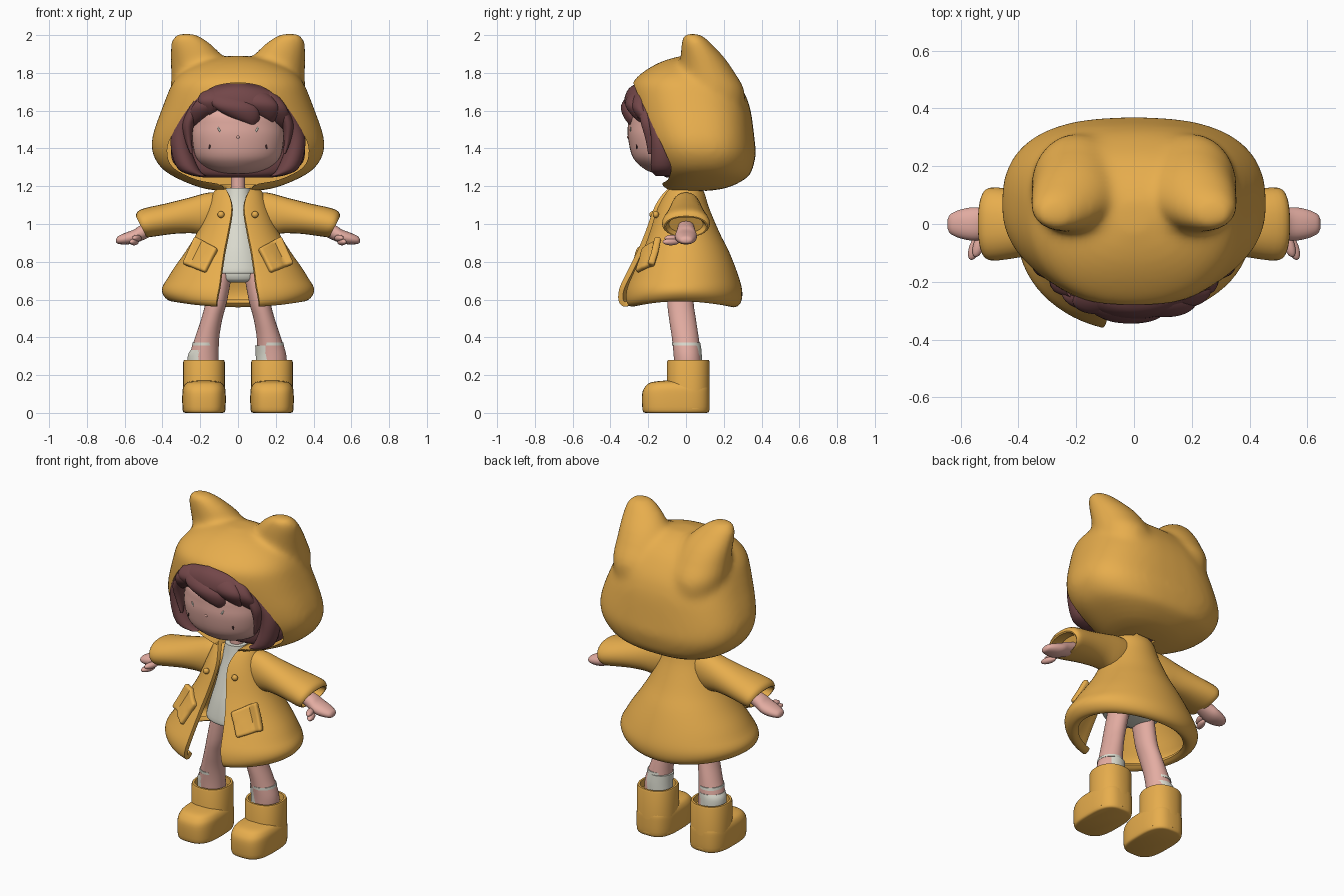
import bpy, bmesh, math
from mathutils import Vector

cube = bpy.data.objects.get("Cube")
if cube:
    bpy.data.objects.remove(cube)


def material(name, *rgb):
    m = bpy.data.materials.new(name)
    m.use_nodes = True
    m.diffuse_color = (*rgb, 1)
    m.node_tree.nodes["Principled BSDF"].inputs["Base Color"].default_value = (*rgb, 1)
    return m


COAT = material("mustard coat", .81, .425, .075)
SKIN = material("pink skin", .77, .415, .36)
HAIR = material("plum brown hair", .17, .062, .066)
WHITE = material("off white cloth", .73, .73, .64)
DARK = material("dark brown", .06, .025, .025)


def spline(rows, steps=4):
    """Catmull-Rom resampling of equally long tuples."""
    out = []
    for i in range(len(rows) - 1):
        quad = [rows[max(i - 1, 0)], rows[i], rows[i + 1], rows[min(i + 2, len(rows) - 1)]]
        for k in range(steps):
            t = k / steps
            out.append(tuple(b + t / 2 * (c - a + t * (2*a - 5*b + 4*c - d + t * (3*(b - c) + d - a)))
                             for a, b, c, d in zip(*quad)))
    return out + [tuple(rows[-1])]


def power(v, p):
    return math.copysign(abs(v) ** (2 / p), v)


def z_rings(rows, p=2, n=40, side=1, back_p=None):
    """Horizontal rings from (z, centre x, half width, front y, back y[, front gap])."""
    rings = []
    for z, cx, w, front, back, *gap in rows:
        start = math.asin(min(gap[0] / w, .95)) if gap else 0
        count = n if gap else n - 1
        ring = []
        for i in range(count + 1):
            a = start + (math.tau - 2 * start) * i / n
            q = back_p if back_p and math.cos(a) < 0 else p
            ring.append(Vector((side * (cx + w * power(math.sin(a), q)),
                                (front + back) / 2 - (back - front) / 2 * power(math.cos(a), q), z)))
        rings.append(ring)
    return rings


def x_rings(rows, side, n=28):
    """Upright rings from (x, z, half depth, half height, lean)."""
    return [[Vector((side * (x + lean * h * math.sin(a)), d * power(math.cos(a), 2.3), z + h * math.sin(a)))
             for a in (math.tau * i / n for i in range(n))] for x, z, d, h, lean in rows]


def skin(name, ring_sets, mat, closed=True):
    """Bridge each set of rings into a surface; closed sets are capped."""
    bm = bmesh.new()
    for rings in ring_sets:
        grid = [[bm.verts.new(v) for v in ring] for ring in rings]
        n = len(grid[0])
        for low, high in zip(grid, grid[1:]):
            for i in range(n if closed else n - 1):
                j = (i + 1) % n
                bm.faces.new((low[i], low[j], high[j], high[i]))
        if closed:
            bm.faces.new(grid[0][::-1])
            bm.faces.new(grid[-1])
    bmesh.ops.recalc_face_normals(bm, faces=bm.faces)
    mesh = bpy.data.meshes.new(name)
    bm.to_mesh(mesh)
    bm.free()
    mesh.materials.append(mat)
    obj = bpy.data.objects.new(name, mesh)
    bpy.context.collection.objects.link(obj)
    return obj


def modify(obj, kind, **settings):
    mod = obj.modifiers.new(kind.title(), kind)
    for key, value in settings.items():
        setattr(mod, key, value)


def finish(obj, angle=45):
    """Bake the modifiers, then smooth with sharp edges kept."""
    if obj.modifiers:
        graph = bpy.context.evaluated_depsgraph_get()
        baked = bpy.data.meshes.new_from_object(obj.evaluated_get(graph))
        obj.modifiers.clear()
        obj.data = baked
    bpy.ops.object.select_all(action='DESELECT')
    obj.select_set(True)
    bpy.context.view_layer.objects.active = obj
    bpy.ops.object.shade_smooth_by_angle(angle=math.radians(angle))
    return obj


def loft(name, rows, mat, p=2, side=1, steps=4):
    return finish(skin(name, [z_rings(spline(rows, steps), p, side=side)], mat))


def front_y(rows, x, z):
    """Front surface depth of a z loft at a given x and z, levelling off at its flanks."""
    _, cx, w, front, back, *_ = min(spline(rows, 12), key=lambda r: abs(r[0] - z))
    s = min(abs(x - cx) / w, .79)
    return (front + back) / 2 - (back - front) / 2 * math.sqrt(1 - s * s)


def blob(name, place, size, mat, turn=0):
    bpy.ops.mesh.primitive_uv_sphere_add(segments=20, ring_count=12, location=place, rotation=(0, turn, 0))
    obj = bpy.context.object
    obj.name, obj.scale = name, size
    obj.data.materials.append(mat)
    return finish(obj)


# Hood with ears, blended into one skin and then opened at the front
hood_rows = [(1.175, 0, .1, -.1, .12), (1.195, 0, .21, -.13, .23), (1.25, 0, .34, -.17, .33),
             (1.3, 0, .41, -.2, .355), (1.37, 0, .452, -.23, .37), (1.44, 0, .458, -.25, .364),
             (1.52, 0, .437, -.27, .355), (1.6, 0, .407, -.285, .343), (1.68, 0, .377, -.292, .317),
             (1.75, 0, .345, -.283, .275), (1.81, 0, .285, -.22, .225), (1.86, 0, .18, -.13, .155),
             (1.89, 0, .05, -.03, .08)]
ear_rows = [(1.55, .2, .11, .02, .3), (1.7, .2, .152, -.02, .312), (1.8, .203, .152, -.03, .26),
            (1.88, .218, .14, -.03, .205), (1.94, .243, .115, -.027, .15), (1.985, .267, .082, -.02, .105),
            (2.008, .277, .045, -.01, .065)]
opening = [(0, 1.75), (.12, 1.73), (.21, 1.67), (.28, 1.59), (.345, 1.48), (.375, 1.39),
           (.345, 1.3), (.22, 1.235), (.08, 1.2), (.06, 1.1), (0, 1.1)]
hood = skin("hood", [z_rings(spline(hood_rows), 2.15, back_p=2.6)]
            + [z_rings(spline(ear_rows), side=s) for s in (1, -1)], COAT)
half = spline(opening)
outline = half + [(-x, z) for x, z in half[-2:0:-1]]
cutter = skin("hood_cutter", [[[Vector((x, y, z)) for x, z in outline] for y in (-.7, .1)]], COAT)
cutter.hide_render = True
modify(hood, 'REMESH', mode='VOXEL', voxel_size=.016, use_smooth_shade=True)
modify(hood, 'SMOOTH', factor=.5, iterations=20)
modify(hood, 'BOOLEAN', operation='DIFFERENCE', object=cutter, solver='EXACT')
finish(hood)
bpy.data.objects.remove(cutter)

# Head, neck and small face marks
face = [(1.268, 0, .07, -.16, 0), (1.28, 0, .13, -.2, .04), (1.31, 0, .185, -.245, .05),
        (1.36, 0, .226, -.285, .05), (1.45, 0, .243, -.306, .05), (1.52, 0, .24, -.308, .05),
        (1.6, 0, .225, -.295, .05), (1.67, 0, .15, -.2, .04)]
loft("face", face, SKIN)
loft("neck", [(1.1, 0, .05, -.06, .04), (1.18, 0, .038, -.05, .03), (1.3, 0, .04, -.05, .03)], SKIN)
blob("nose", (0, front_y(face, 0, 1.46), 1.46), (.008, .005, .008), SKIN)
for s in (1, -1):
    blob("eye_glint", (s * .1, front_y(face, .1, 1.5), 1.5), (.005, .004, .016), WHITE, s * .5)
    blob("cheek_mark", (s * .15, front_y(face, .15, 1.41), 1.41), (.005, .004, .014), DARK, -s * .3)

# Hair: bob at the back, crown, fringe strands and side locks
loft("hair_bob", [(1.245, 0, .17, -.1, .05), (1.265, 0, .27, -.13, .08), (1.33, 0, .345, -.14, .09),
                  (1.42, 0, .35, -.14, .09), (1.52, 0, .315, -.14, .09), (1.64, 0, .24, -.14, .08)], HAIR, 2.6)
loft("hair_crown", [(1.605, 0, .25, -.31, 0), (1.63, 0, .26, -.328, 0), (1.68, 0, .235, -.322, 0),
                    (1.72, 0, .17, -.3, 0), (1.745, 0, .07, -.26, 0)], HAIR)
for top, tip, end, width in ((-.1, -.245, 1.515, .08), (-.12, -.15, 1.575, .08),
                             (-.09, .085, 1.515, .115), (.06, .18, 1.535, .1), (.12, .25, 1.5, .085)):
    rows = []
    for t, grow in ((0, .3), (.2, .8), (.5, 1), (.8, .65), (1, .1)):
        x, z = top + (tip - top) * t ** 1.3, 1.735 + (end - 1.735) * t
        y = -.345 + 1.9 * x * x + .35 * (t - .5) ** 2 * (1.2 if t < .5 else .5)
        rows.append((z, x, width * grow, y, y + .09))
    loft("fringe_strand", rows, HAIR)
for s in (1, -1):
    loft("side_lock", [(1.255, .2, .03, -.16, -.08), (1.29, .262, .055, -.185, -.06), (1.4, .302, .053, -.185, -.06),
                       (1.5, .295, .05, -.19, -.08), (1.62, .24, .04, -.22, -.1)], HAIR, side=s)
    loft("front_lock", [(1.37, .246, .006, -.2, -.18), (1.45, .262, .02, -.215, -.14),
                        (1.54, .26, .032, -.24, -.14), (1.65, .2, .04, -.26, -.16)], HAIR, side=s)

# Coat body, open down the front, right flap swung further forward, hem arched at the sides
coat_rows = [(1.2, 0, .085, -.085, .06, .08), (1.16, 0, .12, -.115, .085, .05), (1.08, 0, .15, -.16, .11, .03),
             (.95, 0, .205, -.21, .165, .05), (.85, 0, .265, -.255, .215, .07), (.75, 0, .335, -.305, .255, .085),
             (.67, 0, .38, -.345, .28, .095), (.62, 0, .39, -.358, .285, .105), (.585, 0, .375, -.355, .275, .11),
             (.572, 0, .35, -.335, .252, .11), (.59, 0, .325, -.31, .23, .11)]
LEFT_FLAP = .88
rings = z_rings(spline(coat_rows), n=64)
for v in (v for ring in rings for v in ring):
    if v.x > 0 and v.y < 0:
        v.y *= LEFT_FLAP
    v.z += max(.7 - v.z, 0) * 2 * v.x * v.x
coat = skin("coat", [rings], COAT, closed=False)
modify(coat, 'SOLIDIFY', thickness=.026, offset=0)
modify(coat, 'BEVEL', width=.01, segments=3, limit_method='ANGLE', angle_limit=1)
finish(coat)


def coat_y(x, z):
    return front_y(coat_rows, x, z) * (LEFT_FLAP if x > 0 else 1)


# Pockets and buttons follow the coat surface
corners = [Vector(c) for c in ((.23, .935), (.107, .868), (.172, .742), (.295, .79))]
for s in (1, -1):
    patch = []
    for i in range(9):
        a, b = corners[0].lerp(corners[1], i / 8), corners[3].lerp(corners[2], i / 8)
        line = [a.lerp(b, j / 8) for j in range(9)]
        patch.append([Vector((s * c.x, coat_y(s * c.x, c.y) - .022, c.y)) for c in line])
    pocket = skin("pocket", [patch], COAT, closed=False)
    modify(pocket, 'SOLIDIFY', thickness=.036, offset=0)
    modify(pocket, 'BEVEL', width=.012, segments=3, limit_method='ANGLE', angle_limit=1)
    finish(pocket)
    blob("button", (s * .09, coat_y(s * .09, 1.05) - .03, 1.05), (.018, .016, .018), COAT)

# Shirt and shorts
loft("shirt", [(1.19, 0, .062, -.075, .04), (1.1, 0, .08, -.09, .06), (.95, 0, .11, -.13, .085),
               (.85, 0, .14, -.155, .11), (.75, 0, .17, -.17, .13), (.738, 0, .16, -.16, .12)], WHITE)
loft("shorts", [(.69, 0, .06, -.06, .04), (.71, 0, .13, -.1, .07), (.8, 0, .13, -.11, .07)], WHITE)

# Limbs, mirrored
for s in (1, -1):
    sleeve = [(.05, 1.08, .07, .08, 0), (.15, 1.055, .085, .112, 0), (.25, 1.045, .095, .094, .1),
              (.36, 1.028, .11, .08, .3), (.46, 1.01, .125, .074, .45), (.5, .997, .125, .066, .5),
              (.51, .985, .108, .05, .5), (.45, 1, .09, .045, .5)]
    finish(skin("sleeve", [x_rings(spline(sleeve, 3), s)], COAT))
    hand = [(.4, 1, .038, .035, 0), (.5, .958, .05, .037, .3), (.55, .934, .058, .037, 0),
            (.6, .922, .05, .03, 0), (.635, .915, .034, .02, 0), (.645, .912, .016, .008, 0)]
    finish(skin("hand", [x_rings(spline(hand), s)], SKIN))
    for x, y, z in ((.535, -.07, .925), (.55, -.08, .905)):
        thumb = blob("thumb", (s * x, y, z), (.02, .047, .018), SKIN)
        thumb.rotation_euler.z = s * .35
    leg = [(.2, .18, .075, -.06, .085), (.3, .18, .077, -.065, .08), (.4, .163, .064, -.075, .067),
           (.5, .138, .056, -.09, .052), (.6, .112, .056, -.1, .04), (.78, .078, .054, -.1, .05)]
    loft("leg", leg, SKIN, side=s)
    # Socks sit slightly off the legs, so they show on one half, with a thin band on the outside
    top = .345 + .012 * s
    sock = [(.22, .18 - s * .008, .079, -.06, .086), (.3, .18 - s * .008, .078, -.062, .084),
            (top, .171 - s * .007, .073, -.067, .079)]
    loft("sock", sock, WHITE, side=s)
    loft("sock_band", [(.357, .176, .067, -.073, .077), (.372, .174, .066, -.074, .075)], WHITE, side=s)
    loft("boot_shaft", [(.02, .18, .11, -.1, .125), (.27, .18, .11, -.1, .125), (.28, .18, .106, -.096, .121),
                        (.28, .18, .094, -.084, .109), (.24, .18, .09, -.08, .105)], COAT, 2.3, s, 1)
    loft("boot_foot", [(0, .18, .1, -.215, .11), (.015, .18, .113, -.23, .124), (.1, .18, .115, -.232, .125),
                       (.14, .18, .108, -.215, .12), (.163, .18, .085, -.18, .1), (.172, .18, .03, -.1, .05)],
         COAT, 3, s)
